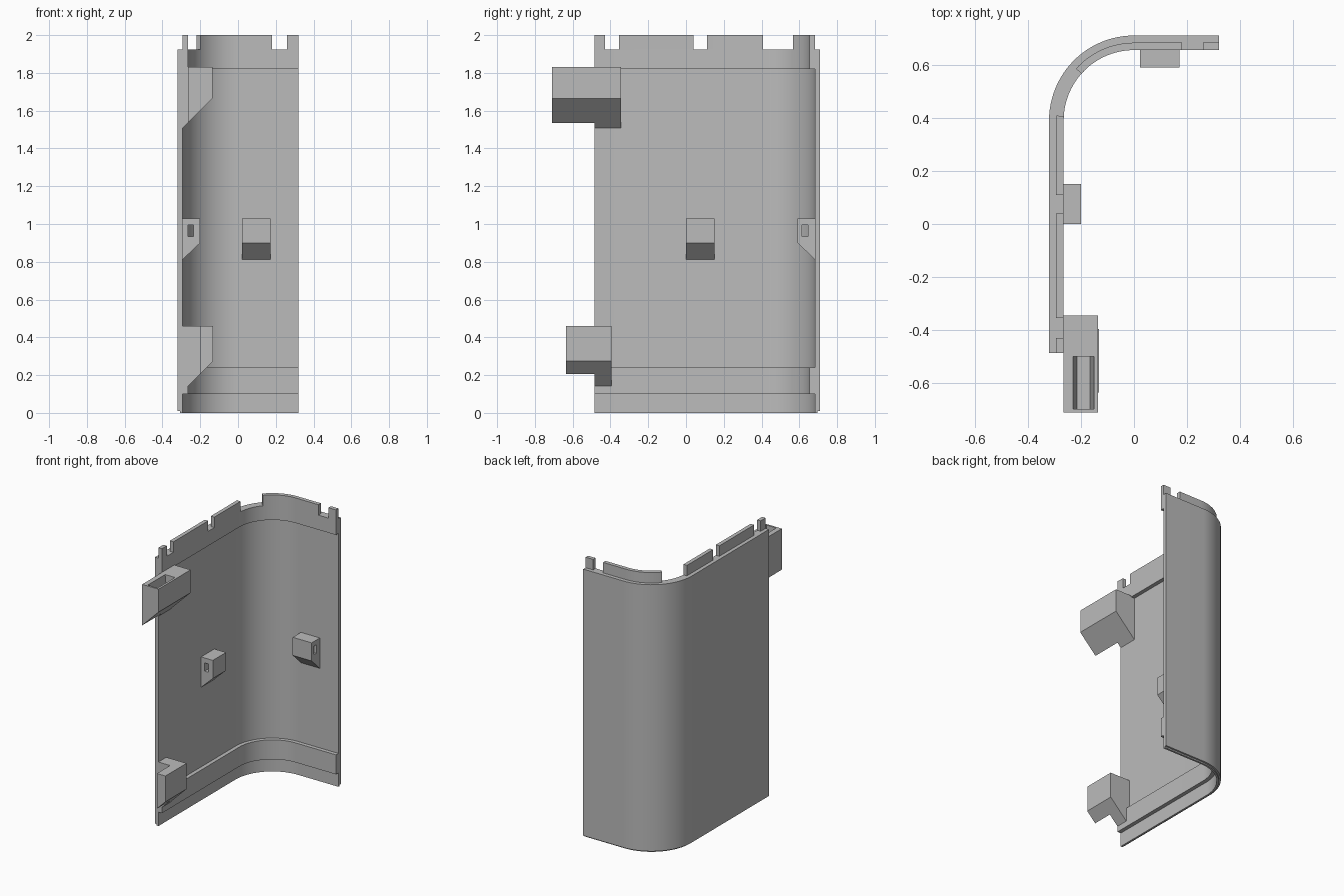
import bpy
import bmesh
import math

cube = bpy.data.objects.get("Cube")
if cube:
    bpy.data.objects.remove(cube, do_unlink=True)

# Single plastic colour
grey = bpy.data.materials.new("plain grey")
grey.use_nodes = True
COLOUR = (0.5, 0.5, 0.5, 1)
grey.diffuse_color = COLOUR
grey.node_tree.nodes["Principled BSDF"].inputs["Base Color"].default_value = COLOUR

RADIUS, CORNER_Y, FRONT_Y, END_X = 0.32, 0.39, -0.485, 0.32
SIDE = CORNER_Y - FRONT_Y
ARC = RADIUS * math.pi / 2
TOTAL = SIDE + ARC + END_X


def wall_point(s, depth):
    """Point at distance s along the outer wall, set inward by depth."""
    if s <= SIDE:
        return -RADIUS + depth, FRONT_Y + s
    if s >= SIDE + ARC:
        return s - SIDE - ARC, CORNER_Y + RADIUS - depth
    a = (s - SIDE) / RADIUS
    r = RADIUS - depth
    return -r * math.cos(a), CORNER_Y + r * math.sin(a)


def skin(name, rings):
    """Closed solid joining equal rings of points."""
    bm = bmesh.new()
    rows = [[bm.verts.new(p) for p in ring] for ring in rings]
    n = len(rows[0])
    for r0, r1 in zip(rows, rows[1:]):
        for i in range(n):
            j = (i + 1) % n
            bm.faces.new((r0[i], r0[j], r1[j], r1[i]))
    bm.faces.new(rows[0])
    bm.faces.new(rows[-1])
    bmesh.ops.recalc_face_normals(bm, faces=bm.faces)
    mesh = bpy.data.meshes.new(name)
    bm.to_mesh(mesh)
    bm.free()
    mesh.materials.append(grey)
    obj = bpy.data.objects.new(name, mesh)
    bpy.context.collection.objects.link(obj)
    return obj


def activate(obj):
    bpy.ops.object.select_all(action="DESELECT")
    obj.select_set(True)
    bpy.context.view_layer.objects.active = obj


def sweep(name, section, start, end):
    """Sweep a (depth, z) section along the wall from start to end."""
    bends = [SIDE + ARC * i / 24 for i in range(25)]
    stops = [start] + [s for s in bends if start < s < end] + [end]
    obj = skin(name, [[(*wall_point(s, d), z) for d, z in section] for s in stops])
    activate(obj)
    bpy.ops.object.shade_smooth_by_angle(angle=math.radians(30))
    return obj


def prism(name, section, start, end, axis="y"):
    """Extrude a section of (across, z) points along x or y."""
    def place(u, z, t):
        return (u, t, z) if axis == "y" else (t, u, z)
    return skin(name, [[place(u, z, t) for u, z in section] for t in (start, end)])


def cut(obj, cutter):
    cutter.hide_render = True
    mod = obj.modifiers.new("cut", "BOOLEAN")
    mod.operation = "DIFFERENCE"
    mod.solver = "EXACT"
    mod.object = cutter
    activate(obj)
    bpy.ops.object.modifier_apply(modifier=mod.name)
    bpy.data.objects.remove(cutter, do_unlink=True)


def box(u0, u1, z0, z1):
    return [(u0, z0), (u1, z0), (u1, z1), (u0, z1)]


# Curved wall with thick bands near the top and bottom
SKIN, THICK, RIM = 0.027, 0.055, 1.925
sweep("wall_panel", [
    (0, 0.01), (0, RIM), (THICK, RIM), (THICK, 1.82), (SKIN, 1.82),
    (SKIN, 0.24), (THICK, 0.24), (THICK, 0.1), (SKIN, 0.1),
    (SKIN, 0), (0.013, 0), (0.013, 0.01)], 0, TOTAL)

# Locating tabs along the top rim
tabs = [(0, 0.055), (0.13, 0.525), (0.595, 0.895), (1.108, 1.558), (1.638, TOTAL)]
for i, (s0, s1) in enumerate(tabs):
    sweep(f"top_tab_{i + 1}", box(SKIN, THICK, RIM - 0.01, 2), s0, s1)


def bracket(name, inner, outer, free, top, knee, y0, y1):
    """Sloped bracket: a full part on the wall and a narrower part beyond it."""
    for part, x, a, b in (("root", inner, FRONT_Y, y1), ("arm", free, y0, FRONT_Y)):
        slope = (knee[1] - knee[0]) / (outer - inner)
        low = knee[0] + slope * (x - inner)
        obj = prism(f"{name}_{part}", [(x, low), (outer, knee[1]), (outer, top), (x, top)], a, b)
    return obj


# Upper bracket with a tapered pocket, and lower bracket
arm = bracket("upper_bracket", -0.295, -0.135, -0.265, 1.83, (1.505, 1.665), -0.71, -0.345)
cut(arm, prism("pocket_cutter",
               [(-0.215, 1.68), (-0.165, 1.68), (-0.15, 1.84), (-0.23, 1.84)], -0.697, -0.5))
bracket("lower_bracket", -0.27, -0.132, -0.2, 0.46, (0.137, 0.275), -0.635, -0.395)
prism("lower_bracket_back", box(-0.295, -0.268, 0.2, 0.46), FRONT_Y, -0.395)

# Small sloped clips with a through hole, one on each wall
for name, wall, face, hole, start, axis in (
        ("side_clip", -0.295, -0.2, -0.25, 0.0, "y"),
        ("back_clip", 0.685, 0.59, 0.63, 0.022, "x")):
    clip = prism(name, [(wall, 0.81), (face, 0.9), (face, 1.03), (wall, 1.03)],
                 start, start + 0.15, axis)
    cut(clip, prism(name + "_cutter", box(hole - 0.015, hole + 0.015, 0.935, 0.995),
                    start - 0.05, start + 0.2, axis))
